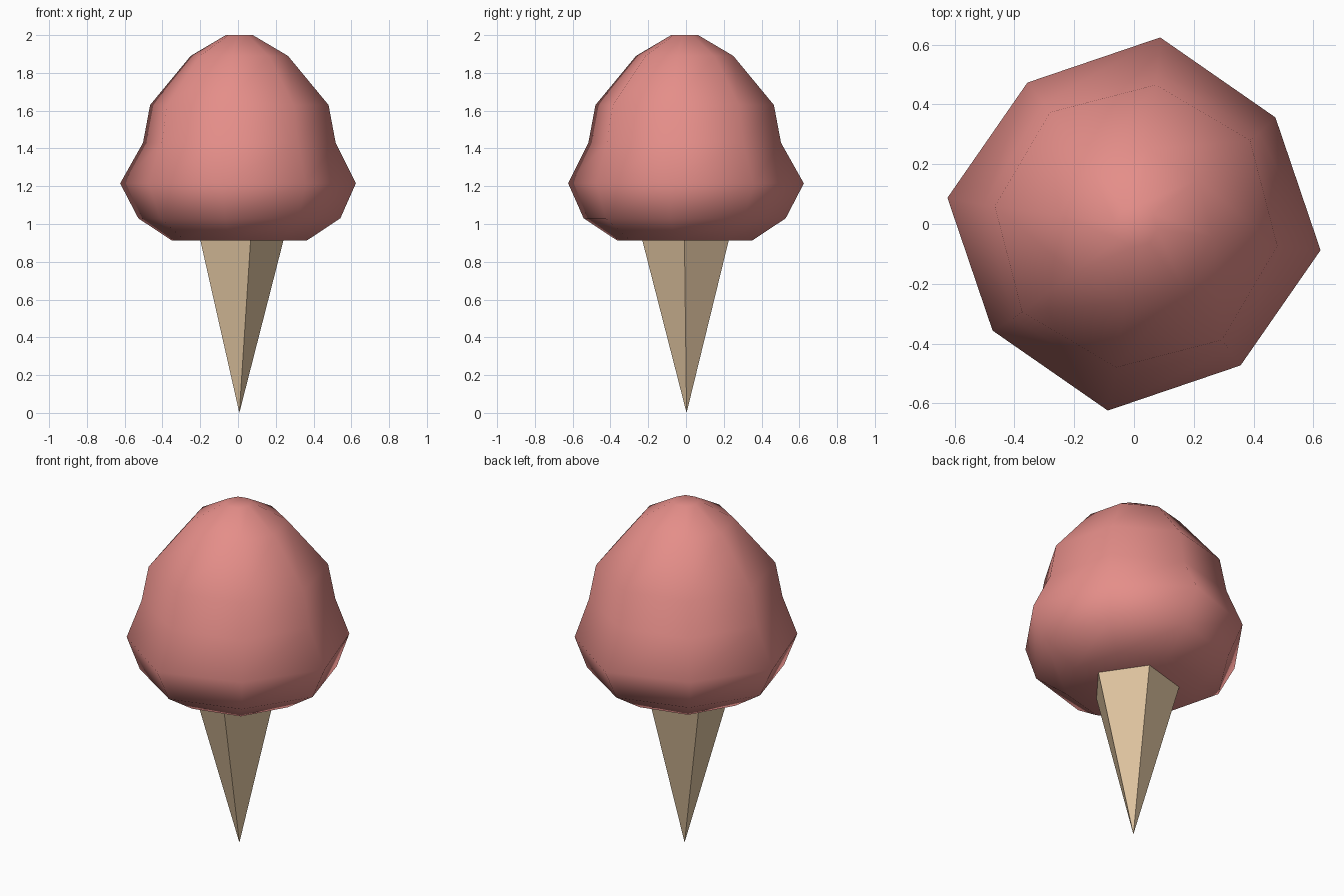
import bpy, math

if "Cube" in bpy.data.objects:
    bpy.data.objects.remove(bpy.data.objects["Cube"])


def material(name, rgb):
    m = bpy.data.materials.new(name)
    m.diffuse_color = (*rgb, 1.0)
    m.use_nodes = True
    m.node_tree.nodes["Principled BSDF"].inputs["Base Color"].default_value = m.diffuse_color
    return m


def ring(r, z, sides, phase, cx=0.0, cy=0.0, odd=1.0):
    """One polygon ring; odd scales every second vertex."""
    pts = []
    for i in range(sides):
        a = math.radians(phase) + 2 * math.pi * i / sides
        k = r * (odd if i % 2 else 1.0)
        pts.append((cx + k * math.cos(a), cy + k * math.sin(a), z))
    return pts


def build(name, verts, faces, mat, smooth):
    me = bpy.data.meshes.new(name)
    me.from_pydata(verts, [], faces)
    me.materials.append(mat)
    for p in me.polygons:
        p.use_smooth = smooth
    ob = bpy.data.objects.new(name, me)
    bpy.context.collection.objects.link(ob)
    return ob


pink = material("strawberry pink", (0.78, 0.27, 0.25))
tan = material("wafer tan", (0.74, 0.55, 0.35))

# Ice cream scoop: eight-sided smooth profile (radius, height, odd-vertex scale)
N = 8
profile = [(0.36, 0.912, 1.0), (0.54, 1.03, 0.97), (0.63, 1.215, 0.94),
           (0.515, 1.43, 1.0), (0.477, 1.63, 1.0), (0.26, 1.89, 1.0),
           (0.072, 2.0, 1.0)]
verts, faces = [], []
for r, z, odd in profile:
    wide = r > 0.6
    verts += ring(r, z, N, -8, 0 if wide else 0.007, 0 if wide else -0.007, odd)
for j in range(len(profile) - 1):
    for i in range(N):
        k = (i + 1) % N
        faces.append((j * N + i, j * N + k, (j + 1) * N + k, (j + 1) * N + i))
faces.append(tuple(reversed(range(N))))
faces.append(tuple(range(len(verts) - N, len(verts))))
build("ice_cream_scoop", verts, faces, pink, True)

# Wafer cone: five flat sides, tip down, top tucked into the scoop
M = 5
verts = [(0.007, 0.003, 0.0)] + ring(0.245, 0.93, M, -2)
faces = [(0, 1 + (i + 1) % M, 1 + i) for i in range(M)] + [tuple(range(1, M + 1))]
build("wafer_cone", verts, faces, tan, False)
